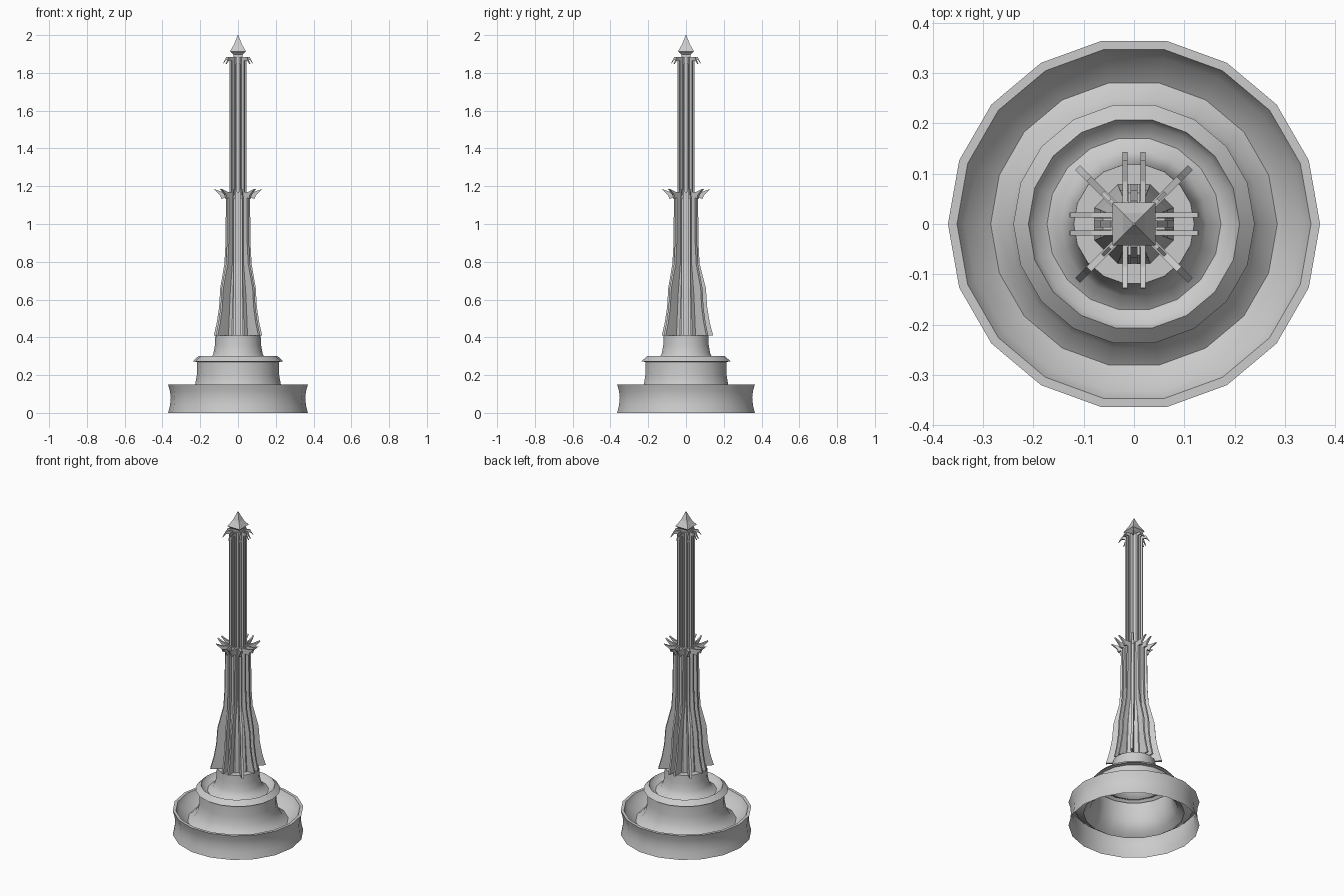
import bpy, bmesh, math
from mathutils import Matrix, Vector

if "Cube" in bpy.data.objects:
    bpy.data.objects.remove(bpy.data.objects["Cube"])

def finish(name, bm, smooth=None):
    bmesh.ops.recalc_face_normals(bm, faces=bm.faces)
    me = bpy.data.meshes.new(name)
    bm.to_mesh(me)
    bm.free()
    ob = bpy.data.objects.new(name, me)
    bpy.context.collection.objects.link(ob)
    if smooth:
        bpy.ops.object.select_all(action='DESELECT')
        ob.select_set(True)
        bpy.context.view_layer.objects.active = ob
        bpy.ops.object.shade_smooth_by_angle(angle=math.radians(smooth))
    return ob

def lathe(name, profile, sides, turn=0, smooth=None, cap=True):
    """Revolve (radius, z) points into a faceted shell."""
    bm = bmesh.new()
    rings = []
    for r, z in profile:
        rings.append([bm.verts.new((r * math.cos(turn + math.tau * i / sides),
                                    r * math.sin(turn + math.tau * i / sides), z))
                      for i in range(sides)])
    for a, b in zip(rings, rings[1:]):
        for i in range(sides):
            j = (i + 1) % sides
            bm.faces.new((a[i], a[j], b[j], b[i]))
    if cap:
        bm.faces.new(rings[-1])
    return finish(name, bm, smooth)

def fin(name, profile, angle, offset, thick):
    """Flat upright blade drawn as (radius, z), turned about the tower axis."""
    bm = bmesh.new()
    rot = Matrix.Rotation(angle, 3, 'Z')
    sides = [[bm.verts.new(rot @ Vector((r, offset + s * thick / 2, z)))
              for r, z in profile] for s in (-1, 1)]
    bm.faces.new(sides[0])
    bm.faces.new(sides[1][::-1])
    n = len(profile)
    for i in range(n):
        j = (i + 1) % n
        bm.faces.new((sides[0][i], sides[0][j], sides[1][j], sides[1][i]))
    return finish(name, bm)

# Stepped fountain base: two open basins and a pedestal, hollow underneath
base = [(0.37, 0), (0.36, 0.04), (0.356, 0.08), (0.36, 0.115), (0.37, 0.15),
        (0.352, 0.15), (0.335, 0.115), (0.285, 0.08),
        (0.25, 0.105), (0.227, 0.15), (0.218, 0.20), (0.218, 0.27),
        (0.24, 0.272), (0.21, 0.30), (0.20, 0.28), (0.173, 0.268),
        (0.145, 0.285), (0.13, 0.315), (0.122, 0.36), (0.12, 0.41)]
lathe("fountain_base", base, 18, smooth=40)

# Tower cores
E = math.pi / 8
lathe("lower_core", [(0.085, 0.41), (0.072, 0.62), (0.052, 0.80), (0.05, 1.17)], 8, E)
lathe("upper_core", [(0.034, 1.17), (0.034, 1.885)], 8, E)

# Blade outlines, each ending in a leaf tip
lower_edge = [(0.128, 0.41), (0.112, 0.48), (0.10, 0.56), (0.094, 0.66),
              (0.072, 0.79), (0.066, 0.90), (0.064, 1.14)]
lower_leaf = [(0.088, 1.133), (0.095, 1.153), (0.127, 1.185),
              (0.085, 1.17), (0.02, 1.17)]
upper = [(0.01, 1.17), (0.045, 1.17), (0.045, 1.865), (0.062, 1.868),
         (0.08, 1.848), (0.062, 1.885), (0.01, 1.885)]

def lower_blade(foot, body):
    edge = [(r * (foot if z < 0.7 else body), z) for r, z in lower_edge]
    return [(0.02, 0.41)] + edge + lower_leaf

# Paired blades on each face, single blades on each corner
for k in range(4):
    a = k * math.pi / 2
    foot = 1.12 if k == 1 else 1.0
    for s in (-1, 1):
        fin("lower_face_blade", lower_blade(foot, 1), a, s * 0.018, 0.01)
        fin("upper_face_blade", upper, a, s * 0.009, 0.006)
    c = a + math.pi / 4
    fin("lower_corner_blade", lower_blade(1.24, 1.15), c, 0, 0.014)
    fin("upper_corner_blade", [(r * 1.1, z) for r, z in upper], c, 0, 0.008)

# Square pointed finial
q = math.sqrt(2)
finial = [(0.024, 1.885), (0.024, 1.897), (0.032, 1.905), (0.043, 1.914),
          (0.022, 1.948), (0.0015, 2.0)]
lathe("finial", [(r * q, z) for r, z in finial], 4, math.pi / 4)
